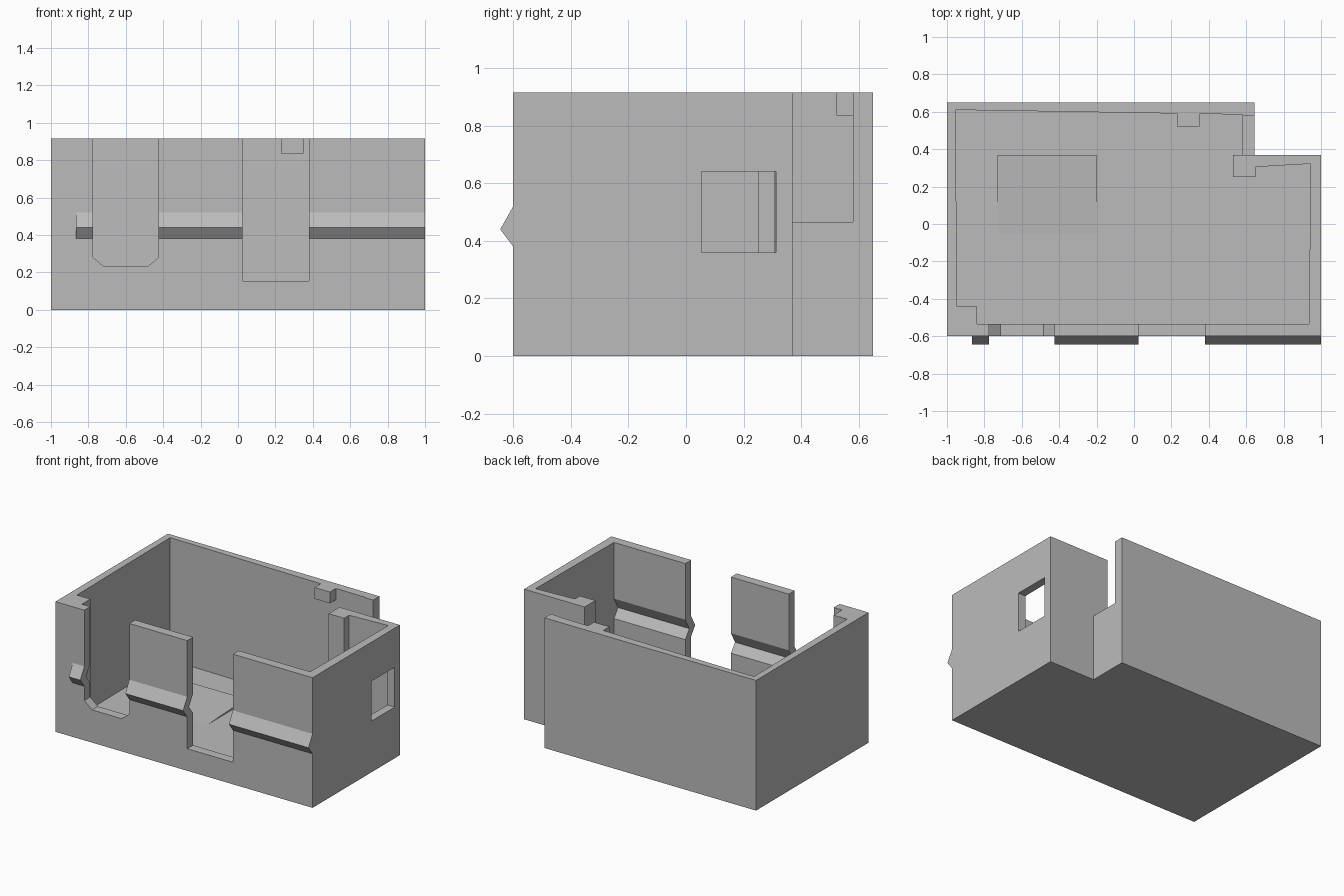
import bpy
import bmesh
from mathutils import Vector

if "Cube" in bpy.data.objects:
    bpy.data.objects.remove(bpy.data.objects["Cube"], do_unlink=True)

HEIGHT, FLOOR, OVER = 0.915, 0.055, 1.2

grey = bpy.data.materials.new("plain grey")
grey.use_nodes = True
grey.diffuse_color = (0.5, 0.5, 0.5, 1)
grey.node_tree.nodes["Principled BSDF"].inputs["Base Color"].default_value = (0.5, 0.5, 0.5, 1)


def prism(name, points, offset):
    """Closed solid from a flat 3D outline pushed along an offset."""
    bm = bmesh.new()
    face = bm.faces.new([bm.verts.new(p) for p in points])
    out = bmesh.ops.extrude_face_region(bm, geom=[face])
    moved = [v for v in out["geom"] if isinstance(v, bmesh.types.BMVert)]
    bmesh.ops.translate(bm, verts=moved, vec=Vector(offset))
    bmesh.ops.recalc_face_normals(bm, faces=bm.faces)
    mesh = bpy.data.meshes.new(name)
    bm.to_mesh(mesh)
    bm.free()
    mesh.materials.append(grey)
    obj = bpy.data.objects.new(name, mesh)
    bpy.context.collection.objects.link(obj)
    return obj


def plan(name, outline, z0, z1):
    return prism(name, [(x, y, z0) for x, y in outline], (0, 0, z1 - z0))


def elevation(name, outline, y0, y1):
    return prism(name, [(x, y0, z) for x, z in outline], (0, y1 - y0, 0))


def section(name, outline, x0, x1):
    return prism(name, [(x0, y, z) for y, z in outline], (x1 - x0, 0, 0))


def block(name, x0, x1, y0, y1, z0, z1):
    return plan(name, [(x0, y0), (x1, y0), (x1, y1), (x0, y1)], z0, z1)


def combine(target, tool, operation="DIFFERENCE"):
    """Apply a boolean and discard the tool."""
    mod = target.modifiers.new("combine", "BOOLEAN")
    mod.operation, mod.solver, mod.object = operation, "EXACT", tool
    bpy.context.view_layer.objects.active = target
    bpy.ops.object.modifier_apply(modifier=mod.name)
    bpy.data.objects.remove(tool, do_unlink=True)


# Outer shell with the stepped back corner
shell = plan("open_case", [(-1, -0.6), (1, -0.6), (1, 0.37), (0.645, 0.37),
                           (0.645, 0.65), (-1, 0.65)], 0, HEIGHT)

# Ridge folded out of the front wall
ridge = [(-0.56, 0.38), (-0.6, 0.38), (-0.645, 0.44), (-0.6, 0.52), (-0.56, 0.52)]
combine(shell, section("ridge", ridge, -0.865, 1), "UNION")

# Cavity, leaving the front corner block and the back corner post
cavity = [(-0.945, -0.44), (-0.84, -0.44), (-0.84, -0.535), (0.935, -0.535),
          (0.945, 0.322), (0.65, 0.305), (0.65, 0.25), (0.53, 0.25),
          (0.53, 0.37), (0.58, 0.37), (0.58, 0.585), (-0.955, 0.61)]
combine(shell, plan("cavity_cutter", cavity, FLOOR, OVER))

# Matching groove on the inside of the front wall
groove = [(-0.5, 0.38), (-0.535, 0.38), (-0.58, 0.44), (-0.535, 0.52), (-0.5, 0.52)]
combine(shell, section("groove_cutter", groove, -0.84, 0.935))

# Front slots
chamfered = [(-0.775, OVER), (-0.775, 0.28), (-0.715, 0.23),
             (-0.485, 0.23), (-0.425, 0.28), (-0.425, OVER)]
combine(shell, elevation("chamfered_slot_cutter", chamfered, -0.8, -0.5))
combine(shell, block("deep_slot_cutter", 0.025, 0.38, -0.8, -0.5, 0.155, OVER))

# Side window and the tall opening beside the back corner
combine(shell, block("window_cutter", 0.9, 1.1, 0.053, 0.312, 0.36, 0.64))
combine(shell, block("side_opening_cutter", 0.56, 0.7, 0.37, 0.58, 0.465, OVER))

# Small tab under the back rim
block("rim_tab", 0.23, 0.35, 0.522, 0.61, 0.835, HEIGHT)

# Shallow wedge on the floor
section("floor_wedge", [(-0.05, FLOOR - 0.01), (0.37, FLOOR - 0.01),
                        (0.37, FLOOR + 0.02), (-0.05, FLOOR)], -0.73, -0.2)
